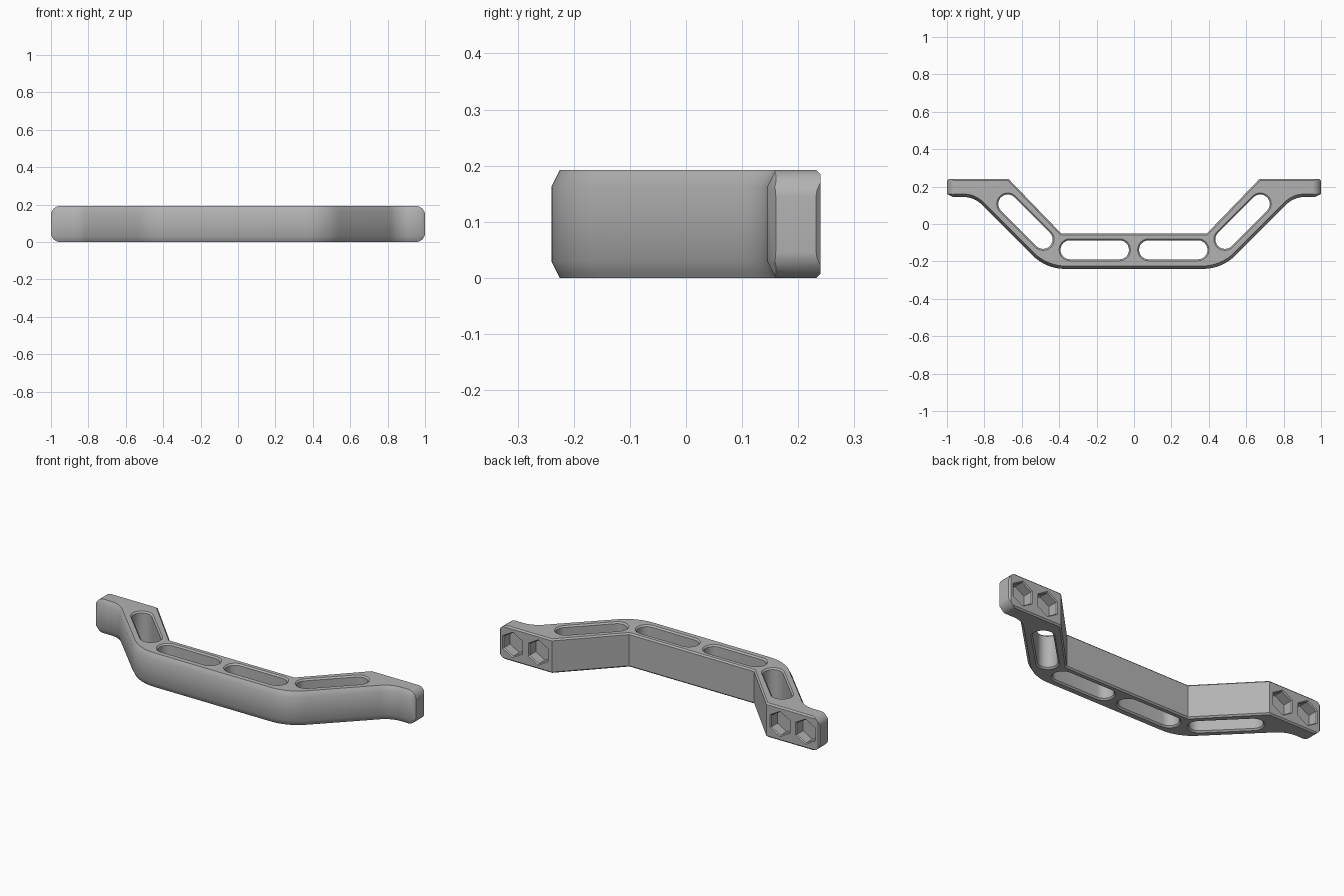
import bpy, bmesh, math
from mathutils import Vector

cube = bpy.data.objects.get("Cube")
if cube:
    bpy.data.objects.remove(cube)

H = 0.192

grey = bpy.data.materials.new("satin grey")
grey.use_nodes = True
COLOUR = (0.45, 0.45, 0.45, 1)
grey.diffuse_color = COLOUR
grey.node_tree.nodes["Principled BSDF"].inputs["Base Color"].default_value = COLOUR


def loft(name, rings):
    """Closed solid through rings of equal point count."""
    bm = bmesh.new()
    loops = [[bm.verts.new(p) for p in ring] for ring in rings]
    n = len(loops[0])
    for a, b in zip(loops, loops[1:]):
        for k in range(n):
            bm.faces.new((a[k], a[(k + 1) % n], b[(k + 1) % n], b[k]))
    bm.faces.new(loops[0])
    bm.faces.new(loops[-1])
    bmesh.ops.recalc_face_normals(bm, faces=bm.faces)
    mesh = bpy.data.meshes.new(name)
    bm.to_mesh(mesh)
    bm.free()
    obj = bpy.data.objects.new(name, mesh)
    mesh.materials.append(grey)
    bpy.context.collection.objects.link(obj)
    return obj


def fillet(before, corner, after, t, steps=8):
    """Arc that rounds a corner, starting t away from it."""
    before, corner, after = Vector(before), Vector(corner), Vector(after)
    u, v = (before - corner).normalized(), (after - corner).normalized()
    half = u.angle(v) / 2
    radius = t * math.tan(half)
    centre = corner + (u + v).normalized() * t / math.cos(half)
    start = (corner + u * t - centre).normalized()
    end = (corner + v * t - centre).normalized()
    sweep = math.pi - 2 * half
    points = []
    for k in range(steps + 1):
        a = sweep * k / steps
        direction = (start * math.sin(sweep - a) + end * math.sin(a)) / math.sin(sweep)
        points.append(centre + direction * radius)
    return points


def outline(front, back):
    """Plan of the handle, with its front and back edges pulled in."""
    y0, y1 = -0.24 + front, 0.145 + front
    c = 0.71 - front * math.sqrt(2)          # outer line of the arm: x - y = c
    d = 0.44 + back * 1.4                    # inner line of the arm
    yi, yb = -0.05 - back, 0.24 - back
    bend, foot = (c + y0, y0), (c + y1, y1)
    half = fillet((0, y0), bend, foot, 0.1)
    half += fillet(bend, foot, (1, y1), 0.06)
    half += [(0.97, y1), (1, y1 + 0.015), (1, 0.232 - back), (0.992, yb),
             (d + yb - 0.01, yb), (d + yi, yi)]
    return [tuple(p) for p in half] + [(-p[0], p[1]) for p in reversed(half)]


# Body with a deep front chamfer and a fine back chamfer
levels = [(0, 0.015, 0.008), (0.008, 0.011, 0), (0.03, 0, 0)]
levels += [(H - z, f, b) for z, f, b in reversed(levels)]
body = loft("handle_body", [[(x, y, z) for x, y in outline(f, b)] for z, f, b in levels])


def boolean(cutter, operation):
    mod = body.modifiers.new(cutter.name, 'BOOLEAN')
    mod.operation, mod.solver, mod.object = operation, 'EXACT', cutter
    bpy.context.view_layer.objects.active = body
    bpy.ops.object.modifier_apply(modifier=mod.name)
    bpy.data.objects.remove(cutter)


# Rounded corners on the ends
e = 0.0005
box = [(-1 - e, -e), (1 + e, -e), (1 + e, H + e), (-1 - e, H + e)]
rounded = []
for k in range(4):
    rounded += fillet(box[k - 1], box[k], box[(k + 1) % 4], 0.05, 6)
boolean(loft("end_rounding", [[(x, y, z) for x, z in rounded] for y in (-0.5, 0.5)]), 'INTERSECT')


def slot(p, q, r):
    """Round-ended through slot with chamfered rims."""
    p, q = Vector(p), Vector(q)
    a = math.atan2(q.y - p.y, q.x - p.x)
    rings = []
    for z, grow in ((-0.01, 0.018), (0.008, 0), (H - 0.008, 0), (H + 0.01, 0.018)):
        ring = []
        for centre, start in ((q, a - math.pi / 2), (p, a + math.pi / 2)):
            for k in range(13):
                t = start + math.pi * k / 12
                ring.append((centre.x + (r + grow) * math.cos(t),
                             centre.y + (r + grow) * math.sin(t), z))
        rings.append(ring)
    boolean(loft("slot", rings), 'DIFFERENCE')


def hex_pocket(x):
    """Hexagonal nut pocket in the mounting face."""
    rings = []
    for y, r in ((0.18, 0.066), (0.234, 0.066), (0.25, 0.082)):
        rings.append([(x + r * math.sin(k * math.pi / 3), y,
                       H / 2 + r * math.cos(k * math.pi / 3)) for k in range(6)])
    boolean(loft("hex_pocket", rings), 'DIFFERENCE')


for s in (-1, 1):
    slot((s * 0.078, -0.138), (s * 0.342, -0.138), 0.051)
    slot((s * 0.675, 0.107), (s * 0.486, -0.082), 0.051)
    for x in (0.755, 0.915):
        hex_pocket(s * x)

# Smooth curves, crisp edges
bpy.ops.object.select_all(action='DESELECT')
body.select_set(True)
bpy.context.view_layer.objects.active = body
bpy.ops.object.shade_smooth_by_angle(angle=math.radians(30))
